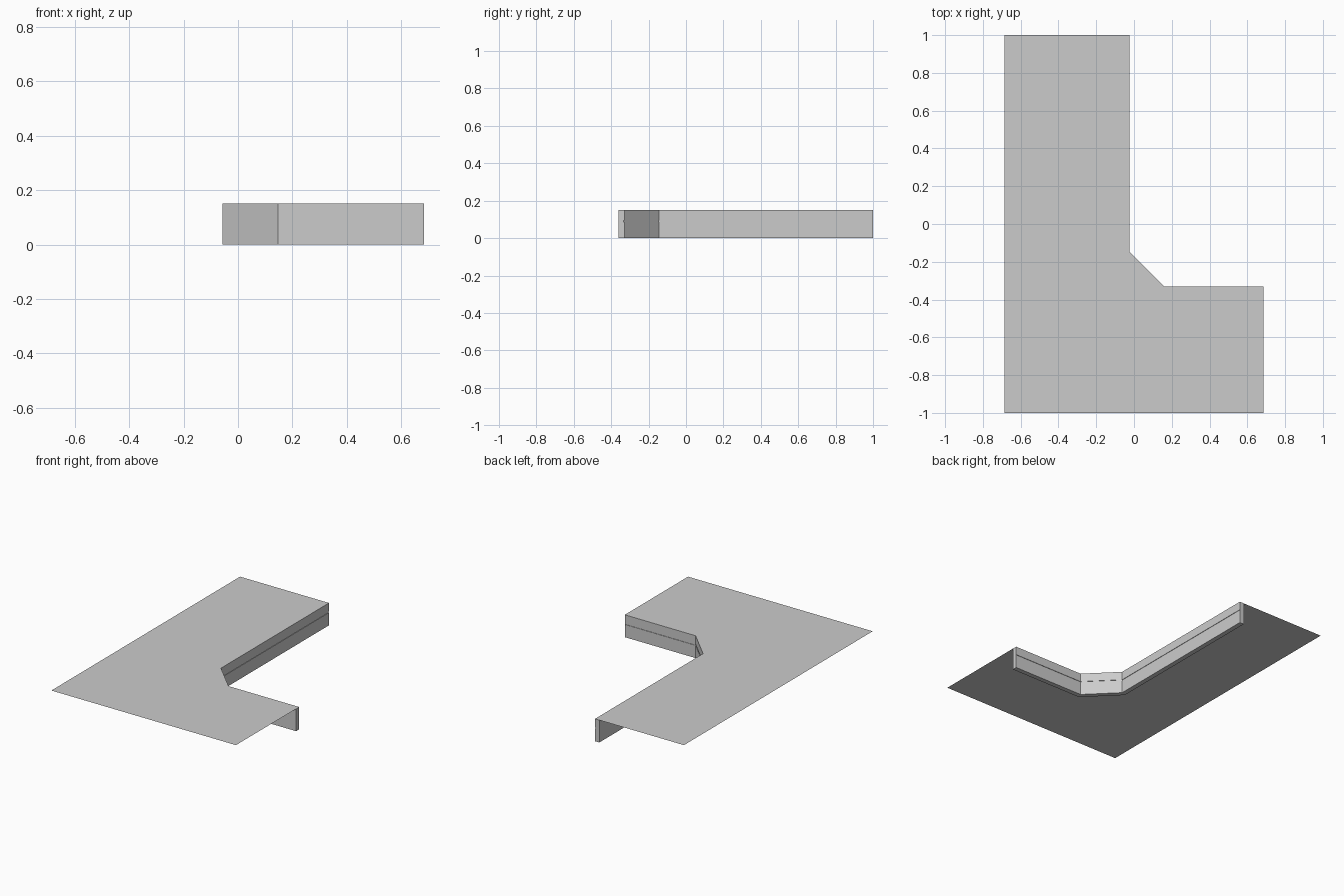
import bpy, bmesh
from mathutils import Vector

cube = bpy.data.objects.get("Cube")
if cube:
    bpy.data.objects.remove(cube, do_unlink=True)

HEIGHT = 0.15
THICK = 0.032
GROOVE = 0.003

grey = bpy.data.materials.new("plain grey")
grey.use_nodes = True
colour = (0.6, 0.6, 0.6, 1)
grey.diffuse_color = colour
grey.node_tree.nodes["Principled BSDF"].inputs["Base Color"].default_value = colour

# Outer wall line, from the long arm's tip to the short arm's tip
path = [Vector(p) for p in ((-0.025, 1), (-0.025, -0.145), (0.16, -0.33), (0.685, -0.33))]


def offset_path(depth):
    """Path shifted into the slab with mitred corners."""
    dirs = [(b - a).normalized() for a, b in zip(path, path[1:])]
    normals = [Vector((d.y, -d.x)) for d in dirs]
    result = []
    for i, p in enumerate(path):
        n0, n1 = normals[max(i - 1, 0)], normals[min(i, len(normals) - 1)]
        result.append(p + (n0 + n1) * depth / (1 + n0.dot(n1)))
    return result


def make_object(name, bm):
    mesh = bpy.data.meshes.new(name)
    bm.to_mesh(mesh)
    bm.free()
    mesh.materials.append(grey)
    obj = bpy.data.objects.new(name, mesh)
    bpy.context.collection.objects.link(obj)


# Edge wall: a mitred sweep of its section, with a fine groove on the outer face
section = [(0, 0), (0, 0.085), (GROOVE, 0.085), (GROOVE, 0.093), (0, 0.093),
           (0, HEIGHT), (THICK, HEIGHT), (THICK, 0)]
bm = bmesh.new()
rails = [[bm.verts.new((p.x, p.y, z)) for p in offset_path(d)] for d, z in section]
for a, b in zip(rails, rails[1:] + rails[:1]):
    for i in range(len(path) - 1):
        bm.faces.new((a[i], a[i + 1], b[i + 1], b[i]))
for end in (0, -1):
    bm.faces.new([rail[end] for rail in rails])
bmesh.ops.recalc_face_normals(bm, faces=bm.faces)
make_object("edge_wall", bm)

# Top sheet: a single surface meeting the inner side of the wall
bm = bmesh.new()
outline = [(0.685, -1), *[tuple(p) for p in reversed(offset_path(THICK))], (-0.685, 1), (-0.685, -1)]
face = bm.faces.new([bm.verts.new((x, y, HEIGHT)) for x, y in outline])
bmesh.ops.recalc_face_normals(bm, faces=[face])
face.normal_update()
if face.normal.z < 0:
    face.normal_flip()
bmesh.ops.triangulate(bm, faces=[face])
make_object("top_sheet", bm)
